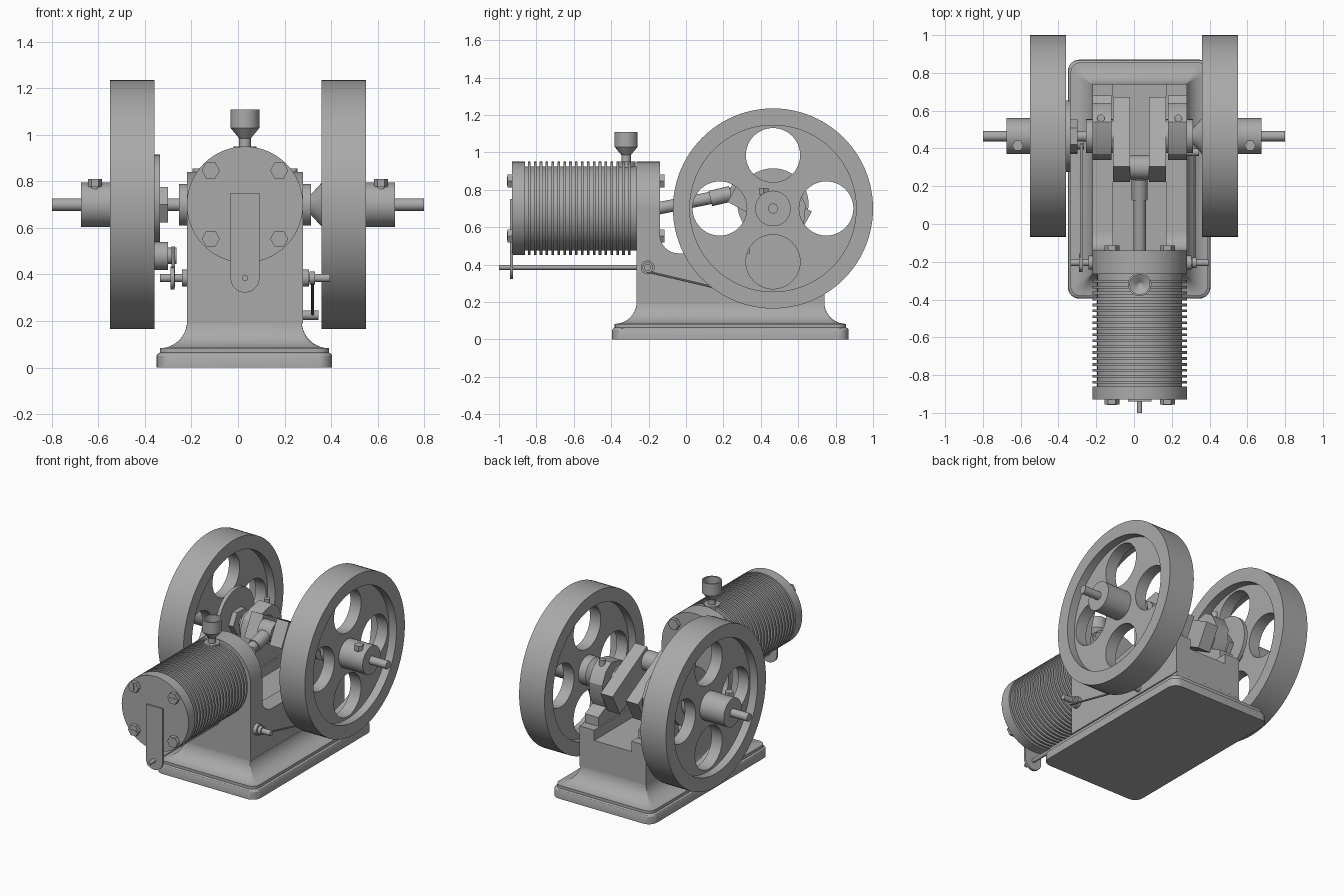
import bpy, bmesh, math
from mathutils import Vector, Matrix

if "Cube" in bpy.data.objects:
    bpy.data.objects.remove(bpy.data.objects["Cube"])

iron = bpy.data.materials.new("cast_iron_grey")
iron.use_nodes = True
iron.diffuse_color = (0.4, 0.4, 0.4, 1)
iron.node_tree.nodes["Principled BSDF"].inputs["Base Color"].default_value = (0.4, 0.4, 0.4, 1)

CX, CY, CZ = 0.03, 0.465, 0.70    # cylinder x, crank y, shared axis height
parts = []


def finish(name, bm):
    bmesh.ops.recalc_face_normals(bm, faces=bm.faces)
    mesh = bpy.data.meshes.new(name)
    bm.to_mesh(mesh)
    bm.free()
    mesh.materials.append(iron)
    ob = bpy.data.objects.new(name, mesh)
    bpy.context.collection.objects.link(ob)
    parts.append(ob)
    return ob


def lathe(name, profile, origin, axis, seg=48, closed=False):
    """Spin (position along axis, radius) points around an axis."""
    bm = bmesh.new()
    o = Vector(origin)
    rings = []
    for a, r in profile:
        ring = []
        for i in range(seg if r > 0 else 1):
            t = 2 * math.pi * i / seg
            c, s = r * math.cos(t), r * math.sin(t)
            p = {"X": (a, c, s), "Y": (c, a, s), "Z": (c, s, a)}[axis]
            ring.append(bm.verts.new(o + Vector(p)))
        rings.append(ring)
    for k in range(len(rings) if closed else len(rings) - 1):
        r0, r1 = rings[k], rings[(k + 1) % len(rings)]
        for i in range(seg):
            j = (i + 1) % seg
            quad = [r0[i % len(r0)], r0[j % len(r0)], r1[j % len(r1)], r1[i % len(r1)]]
            bm.faces.new(list(dict.fromkeys(quad)))
    return finish(name, bm)


def disc(name, a0, a1, r, origin, axis, seg=48):
    return lathe(name, [(a0, 0), (a0, r), (a1, r), (a1, 0)], origin, axis, seg)


def prism(name, pts, lo, hi, axis="X"):
    """Extrude a flat outline along x (y,z points) or y (x,z points)."""
    bm = bmesh.new()
    place = (lambda p, d: (d, *p)) if axis == "X" else (lambda p, d: (p[0], d, p[1]))
    a = [bm.verts.new(place(p, lo)) for p in pts]
    b = [bm.verts.new(place(p, hi)) for p in pts]
    bm.faces.new(a)
    bm.faces.new(b)
    for i in range(len(pts)):
        j = (i + 1) % len(pts)
        bm.faces.new((a[i], a[j], b[j], b[i]))
    return finish(name, bm)


def rod(name, p, q, r, seg=16):
    p, q = Vector(p), Vector(q)
    ob = disc(name, 0, (q - p).length, r, (0, 0, 0), "Z", seg)
    turn = (q - p).to_track_quat("Z", "Y").to_matrix().to_4x4()
    ob.data.transform(Matrix.Translation(p) @ turn)
    return ob


def arc(cx, cz, r, start, end, n=10):
    return [(cx + r * math.cos(math.radians(start + (end - start) * i / n)),
             cz + r * math.sin(math.radians(start + (end - start) * i / n))) for i in range(n + 1)]


# Flared base: stacked rounded rectangles
bm = bmesh.new()
levels = [(0, 0), (0, 0.05), (0.004, 0.058), (0.014, 0.064)]
levels += [(x, z) for x, z in arc(0.014, 0.20, 0.117, -90, 0, 10)]
levels[-1] = (0.131, 0.20)
rings = []
for inset, z in levels:
    rad = max(0.06 - inset * 0.45, 0.002)
    hx, hy = 0.3775 - inset - rad, 0.6325 - inset - rad
    ring = []
    for k, (sx, sy) in enumerate([(1, 1), (-1, 1), (-1, -1), (1, -1)]):
        for i in range(7):
            t = math.radians(90 * k + 15 * i)
            ring.append(bm.verts.new((0.0275 + sx * hx + rad * math.cos(t),
                                      0.2375 + sy * hy + rad * math.sin(t), z)))
    rings.append(ring)
for r0, r1 in zip(rings, rings[1:]):
    for i in range(28):
        j = (i + 1) % 28
        bm.faces.new((r0[i], r0[j], r1[j], r1[i]))
bm.faces.new(rings[0])
bm.faces.new(rings[-1])
finish("flared_base", bm)

# Engine body: two side walls with a trough between, and a front column
wall = [(-0.265, 0.19), (-0.265, CZ), (-0.14, CZ)]
wall += arc(-0.04, 0.56, 0.10, 180, 270) + [(0.74, 0.46), (0.74, 0.19)]
prism("right_body_wall", wall, -0.22, -0.11)
prism("left_body_wall", wall, 0.17, 0.28)
prism("trough_floor", [(-0.2, 0.19), (-0.2, 0.39), (0.74, 0.39), (0.74, 0.19)], -0.115, 0.175)
prism("front_column", [(-0.265, 0.19), (-0.265, CZ), (-0.14, CZ), (-0.14, 0.19)], -0.115, 0.175)

# Cylinder with cooling fins, collar and head
axis_o = (CX, 0, CZ)
disc("cylinder_core", -0.9, -0.2, 0.225, axis_o, "Y", 64)
disc("cylinder_collar", -0.265, -0.14, 0.25, axis_o, "Y", 64)
disc("cylinder_head", -0.93, -0.86, 0.25, axis_o, "Y", 64)
for i in range(18):
    y = -0.845 + i * 0.0315
    disc("cooling_fin", y, y + 0.014, 0.25, axis_o, "Y", 64)

# Head plate with rounded tab, push rod
prism("head_tab", arc(CX, 0.385, 0.063, 180, 360) + [(0.093, 0.75), (-0.033, 0.75)], -0.94, -0.925, "Y")
rod("push_rod", (CX, -1.0, 0.385), (CX, -0.26, 0.385), 0.013)

# Slotted hex bolts on head and collar
for sx in (-1, 1):
    for sz in (-1, 1):
        o = (CX + sx * 0.147, 0, CZ + sz * 0.147)
        disc("head_bolt", -0.955, -0.925, 0.039, o, "Y", 6)
        disc("collar_bolt", -0.145, -0.115, 0.039, o, "Y", 6)
        w, h = (0.005, 0.025) if sx * sz < 0 else (0.025, 0.005)
        prism("bolt_slot", [(o[0] - w, o[2] - h), (o[0] + w, o[2] - h),
                            (o[0] + w, o[2] + h), (o[0] - w, o[2] + h)], -0.958, -0.95, "Y")

# Oil cup
disc("oil_cup_boss", 0.88, 0.951, 0.05, (CX, -0.32, 0), "Z", 32)
lathe("oil_cup", [(0.92, 0), (0.92, 0.025), (0.985, 0.025), (1.03, 0.062), (1.11, 0.062),
                  (1.11, 0.052), (1.04, 0.052), (1.02, 0.015), (1.0, 0)], (CX, -0.32, 0), "Z", 32)

# Flywheels: lathed wheel with four round holes cut in the web
crank_o = (0, CY, CZ)
wheel = [(0.31, 0.026), (0.31, 0.04), (0.36, 0.095), (0.415, 0.095), (0.415, 0.445), (0.36, 0.445),
         (0.36, 0.535), (0.55, 0.535), (0.55, 0.445), (0.495, 0.445), (0.495, 0.095),
         (0.675, 0.095), (0.675, 0.026)]
for side, label in ((1, "left"), (-1, "right")):
    ob = lathe(label + "_flywheel", [(side * a, r) for a, r in wheel], crank_o, "X", 96, True)
    cutters = []
    for k in range(4):
        t = k * math.pi / 2
        o = (0, CY + 0.285 * math.cos(t), CZ + 0.285 * math.sin(t))
        cut = disc("hole_cutter", side * 0.3, side * 0.7, 0.145, o, "X", 48)
        cut.hide_render = True
        cutters.append(cut)
        mod = ob.modifiers.new("hole", "BOOLEAN")
        mod.operation, mod.object, mod.solver = "DIFFERENCE", cut, "EXACT"
    ev = ob.evaluated_get(bpy.context.evaluated_depsgraph_get())
    mesh = bpy.data.meshes.new_from_object(ev)
    ob.modifiers.clear()
    ob.data = mesh
    for cut in cutters:
        parts.remove(cut)
        bpy.data.objects.remove(cut)
    disc(label + "_hub_screw_neck", 0.76, 0.80, 0.018, (side * 0.615, 0.415, 0), "Z", 16)
    disc(label + "_hub_screw", 0.775, 0.81, 0.03, (side * 0.615, 0.415, 0), "Z", 6)

# Crankshaft, webs and bearings
disc("right_shaft", -0.80, -0.05, 0.027, crank_o, "X", 24)
disc("left_shaft", 0.10, 0.80, 0.027, crank_o, "X", 24)
pin = Vector((CX, 0.30, 0.79))
along = (pin - Vector((CX, CY, CZ))).normalized()
across = Vector((0, -along.z, along.y))
center = Vector((CX, CY, CZ))
corners = [center + along * u + across * v
           for u, v in ((-0.19, -0.085), (0.23, -0.085), (0.23, 0.085), (-0.19, 0.085))]
pedestal = [(0.34, 0.44), (0.34, 0.72), (0.37, 0.78), (0.44, 0.82), (0.54, 0.84), (0.60, 0.80),
            (0.64, 0.72), (0.63, 0.62), (0.60, 0.56), (0.68, 0.52), (0.68, 0.44)]
for side, label in ((1, "left"), (-1, "right")):
    lo, hi = sorted((CX + side * 0.05, CX + side * 0.14))
    prism(label + "_crank_web", [(p.y, p.z) for p in corners], lo, hi)
    lo, hi = sorted((CX + side * 0.15, CX + side * 0.25))
    prism(label + "_bearing_pedestal", pedestal, lo, hi)
    disc(label + "_bearing_sleeve", CX + side * 0.14, CX + side * 0.283, 0.09, crank_o, "X", 32)
    disc(label + "_bearing_screw", 0.80, 0.855, 0.02, (CX + side * 0.205, 0.56, 0), "Z", 16)

# Connecting rod
rod("crank_pin", (-0.06, pin.y, pin.z), (0.12, pin.y, pin.z), 0.04, 24)
disc("rod_big_end", -0.02, 0.08, 0.065, (0, pin.y, pin.z), "X", 32)
rod("connecting_rod", (CX, -0.15, CZ), pin, 0.033, 24)
rod("rod_shoulder", (CX, 0.13, 0.753), (CX, 0.24, 0.779), 0.042, 24)

# Cam, lock nut, follower roller and lever on the right side
disc("cam_disc", -0.36, -0.335, 0.19, (0, CY, 0.725), "X", 64)
disc("cam_nut", -0.34, -0.30, 0.088, crank_o, "X", 6)
disc("cam_roller", -0.365, -0.30, 0.06, (0, 0.43, 0.48), "X", 32)
disc("roller_pin", -0.31, -0.265, 0.035, (0, 0.43, 0.48), "X", 24)
prism("cam_lever", [(-0.23, 0.345), (-0.23, 0.43), (0.42, 0.52), (0.46, 0.48), (0.42, 0.44)], -0.285, -0.27)

# Rocker shaft with collars, and spring wire on the left side
rocker_o = (0, -0.205, 0.385)
disc("rocker_shaft", -0.335, 0.395, 0.018, rocker_o, "X", 24)
disc("right_rocker_boss", -0.24, -0.2, 0.037, rocker_o, "X", 24)
disc("left_rocker_boss", 0.27, 0.305, 0.037, rocker_o, "X", 24)
disc("lever_collar", -0.29, -0.272, 0.05, rocker_o, "X", 24)
disc("wire_collar", 0.308, 0.33, 0.028, rocker_o, "X", 24)
rod("spring_wire", (0.32, -0.205, 0.362), (0.32, 0.38, 0.225), 0.006, 8)
disc("wire_peg", 0.27, 0.345, 0.02, (0, 0.38, 0.225), "X", 16)

# Smooth shading with sharp edges kept
for ob in parts:
    ob.select_set(True)
bpy.context.view_layer.objects.active = parts[0]
bpy.ops.object.shade_smooth_by_angle(angle=math.radians(30))
